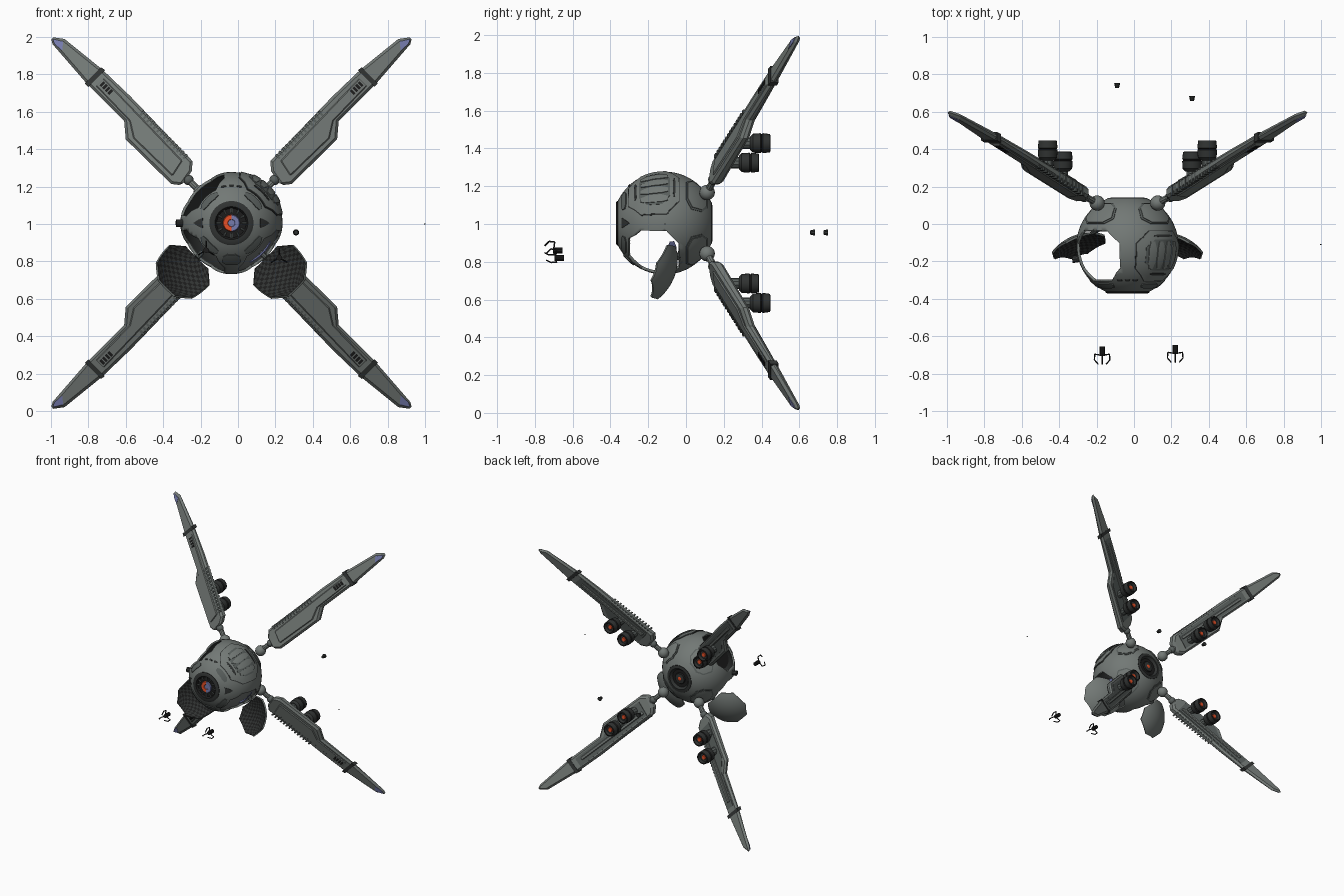
import bpy, bmesh, math
from mathutils import Vector, Matrix

cube = bpy.data.objects.get("Cube")
if cube:
    bpy.data.objects.remove(cube, do_unlink=True)

C = Vector((-0.035, -0.115, 1.005))   # hull centre
R = 0.2725                            # hull radius
RT2 = math.sqrt(2)


def material(name, rgb):
    m = bpy.data.materials.new(name)
    m.use_nodes = True
    m.diffuse_color = (*rgb, 1)
    b = next(n for n in m.node_tree.nodes if n.type == 'BSDF_PRINCIPLED')
    b.inputs["Base Color"].default_value = (*rgb, 1)
    b.inputs["Roughness"].default_value = 0.6
    return m


GREY = material("hull grey", (0.17, 0.19, 0.18))
MID = material("panel grey", (0.10, 0.115, 0.11))
DARK = material("dark metal", (0.03, 0.033, 0.032))
BLACK = material("black", (0.012, 0.012, 0.012))
RED = material("glowing red", (0.8, 0.08, 0.02))
BLUE = material("pale blue", (0.18, 0.2, 0.42))


def finish(name, bm, mats, smooth=False):
    bmesh.ops.recalc_face_normals(bm, faces=bm.faces)
    me = bpy.data.meshes.new(name)
    bm.to_mesh(me)
    bm.free()
    ob = bpy.data.objects.new(name, me)
    bpy.context.collection.objects.link(ob)
    for m in mats:
        me.materials.append(m)
    if smooth:
        activate(ob)
        bpy.ops.object.shade_smooth_by_angle(angle=math.radians(35))
    return ob


def activate(ob):
    bpy.ops.object.select_all(action='DESELECT')
    ob.select_set(True)
    bpy.context.view_layer.objects.active = ob


def lathe(name, profile, loc, mats, rule=None, seg=24, closed=False):
    """Spin (radius, y) points around the y axis; rule(face centre) picks the colour."""
    bm = bmesh.new()
    rings = [[bm.verts.new((r * math.cos(2 * math.pi * k / seg), y,
                            r * math.sin(2 * math.pi * k / seg)))
              for k in range(seg)] for r, y in profile]
    pairs = list(zip(rings, rings[1:])) + ([(rings[-1], rings[0])] if closed else [])
    for a, b in pairs:
        for k in range(seg):
            j = (k + 1) % seg
            bm.faces.new((a[k], a[j], b[j], b[k]))
    if not closed:
        bm.faces.new(rings[0])
        bm.faces.new(rings[-1])
    if rule:
        for f in bm.faces:
            f.material_index = rule(f.calc_center_median())
    bmesh.ops.translate(bm, verts=bm.verts, vec=loc)
    return finish(name, bm, mats, True)


def rod(name, p, q, r, mat, r2=None, seg=10):
    p, q = Vector(p), Vector(q)
    bm = bmesh.new()
    rot = (q - p).to_track_quat('Z', 'Y').to_matrix().to_4x4()
    bmesh.ops.create_cone(bm, cap_ends=True, segments=seg, radius1=r, radius2=r2 or r,
                          depth=(q - p).length, matrix=Matrix.Translation((p + q) / 2) @ rot)
    return finish(name, bm, [mat], True)


def ball(name, loc, r, mat):
    bm = bmesh.new()
    bmesh.ops.create_uvsphere(bm, u_segments=16, v_segments=10, radius=r,
                              matrix=Matrix.Translation(loc))
    return finish(name, bm, [mat], True)


def octagon(v):
    return min(1, 0.55 + 1.8 * min(v, 1 - v))


def triangle(v):
    return max(0.03, 1 - v)


def patch(name, phi, half, y0, y1, r0, r1, mats, shape=octagon, nu=8, nv=8, move=None):
    """Curved plate on the hull; the inner side may be checkered in mats 1 and 2."""
    phi, half = math.radians(phi), math.radians(half)
    bm = bmesh.new()
    layers = []
    for r in (r0, r1):
        grid = []
        for j in range(nv + 1):
            y = y0 + (y1 - y0) * j / nv
            rho = math.sqrt(R * R - y * y)
            w = half * shape(j / nv)
            grid.append([bm.verts.new(Vector((rho * math.cos(phi + w * a), y,
                         rho * math.sin(phi + w * a))) * (r / R))
                         for a in [2 * i / nu - 1 for i in range(nu + 1)]])
        layers.append(grid)
    for g, grid in enumerate(layers):
        for j in range(nv):
            for i in range(nu):
                f = bm.faces.new((grid[j][i], grid[j][i + 1], grid[j + 1][i + 1], grid[j + 1][i]))
                if g == 0 and len(mats) > 2:
                    f.material_index = 1 + (i + j) % 2
    lo, hi = layers
    rim = [(j, 0) for j in range(nv)] + [(nv, i) for i in range(nu)] \
        + [(j, nu) for j in range(nv, 0, -1)] + [(0, i) for i in range(nu, 0, -1)]
    for (a, b), (c, d) in zip(rim, rim[1:] + rim[:1]):
        bm.faces.new((lo[a][b], lo[c][d], hi[c][d], hi[a][b]))
    bm.transform(Matrix.Translation(C) @ (move or Matrix()))
    return finish(name, bm, mats, True)


# Hollow hull, open at front and back
angles = [math.radians(23.5 + 133 * i / 24) for i in range(25)]
T = R - 0.014
shell = [(R * math.sin(a), -R * math.cos(a)) for a in angles]
shell += [(T * math.sin(a), -T * math.cos(a)) for a in reversed(angles)]
hull = lathe("hull", shell, C, [GREY, DARK], lambda c: int(c.length < R - 0.006), 64, True)

# Three open hatches cut from the hull
for n, phi in enumerate((135, 225, 315)):
    cutter = patch("hatch_cutter", phi, 36, -0.19, 0.08, R - 0.06, R + 0.06, [GREY])
    cutter.hide_render = True
    mod = hull.modifiers.new("hatch", 'BOOLEAN')
    mod.operation, mod.solver, mod.object = 'DIFFERENCE', 'EXACT', cutter
    activate(hull)
    bpy.ops.object.modifier_apply(modifier=mod.name)
    bpy.data.objects.remove(cutter, do_unlink=True)

# Two lower hatch doors swung outward, checkered inside
for phi in (225, 315):
    p = math.radians(phi)
    out = Vector((math.cos(p), 0, math.sin(p)))
    hinge = out * 0.262 + Vector((0, 0.07, 0))
    swing = Matrix.Translation(hinge) @ Matrix.Rotation(math.radians(76), 4, out.cross((0, 1, 0))) \
        @ Matrix.Translation(-hinge)
    patch("hatch_door", phi, 34, -0.19, 0.07, R - 0.012, R, [GREY, DARK, BLACK],
          nu=14, nv=16, move=swing)
    rod("door_hinge", C + out * 0.22 + Vector((0, 0.085, 0)), C + hinge, 0.014, MID)
patch("hinge_panel", 315, 20, 0.02, 0.075, R - 0.04, R - 0.036, [BLUE])

# Closed hatch with layered plates and slots
patch("closed_hatch_seam", 45, 36, -0.19, 0.08, R - 0.01, R + 0.003, [DARK])
patch("closed_hatch", 45, 34.5, -0.185, 0.075, R - 0.01, R + 0.007, [GREY])
patch("closed_hatch_inset", 45, 24, -0.13, 0.03, R, R + 0.009, [MID])
for phi in (28, 39, 50, 61):
    patch("hatch_slat", phi, 4.5, -0.12, 0.02, R, R + 0.013, [GREY])
for y in (-0.155, 0.045):
    patch("hatch_slot", 45, 14, y, y + 0.012, R, R + 0.010, [DARK])

# Hull markings
for phi in (0, 180):
    patch("side_mark", phi, 10, -0.225, -0.185, R, R + 0.003, [DARK], triangle)
patch("lower_plate", 270, 14, -0.215, -0.16, R, R + 0.005, [MID])
for phi in (78, 90, 102):
    patch("upper_mark", phi, 4, -0.19, -0.18, R, R + 0.003, [DARK])
for phi in (45, 135, 225, 315):
    patch("front_plate", phi, 20, -0.225, -0.20, R, R + 0.006, [MID])
rod("side_knob", C + Vector((-0.262, -0.07, 0)), C + Vector((-0.295, -0.075, 0)), 0.02, DARK)

# Front eye
lathe("eye_ring", [(0.118, -0.235), (0.118, -0.25), (0.108, -0.256), (0.088, -0.256),
                   (0.078, -0.243), (0.05, -0.243), (0.02, -0.243)], C, [BLACK, DARK],
      lambda c: int(c.y < -0.25), 32)
for k in range(12):
    a = 2 * math.pi * k / 12
    d = Vector((math.cos(a), 0, math.sin(a)))
    off = C + Vector((0, -0.247, 0))
    rod("eye_tooth", off + d * 0.056, off + d * 0.08, 0.005, MID, seg=6)
lathe("eye_iris", [(0.047, -0.24), (0.042, -0.25), (0.02, -0.25), (0.018, -0.246)], C,
      [RED, BLUE], lambda c: int(c.x > 0.004 or math.hypot(c.x, c.z) < 0.01), 24)

# Rear thruster
lathe("rear_thruster", [(0.112, 0.235), (0.108, 0.252), (0.085, 0.256), (0.07, 0.238),
                        (0.045, 0.238), (0.04, 0.248), (0.018, 0.248), (0.014, 0.25)], C,
      [DARK, BLACK, RED], lambda c: 2 if math.hypot(c.x, c.z) < 0.012 else int(c.y < 0.246), 32)

# Wing outline as (along, across) pairs
outline = [(0.33, 0.045), (0.375, 0.08), (0.715, 0.083), (0.79, 0.02), (1.07, 0.02),
           (1.35, 0.0), (1.385, -0.02), (1.325, -0.065), (1.07, -0.092), (0.86, -0.097),
           (0.38, -0.087), (0.345, -0.045)]
raised = [(0.40, 0.045), (0.69, 0.05), (0.77, 0.0), (1.03, -0.005), (1.03, -0.065), (0.42, -0.05)]
band = [(1.055, 0.026), (1.08, 0.026), (1.08, -0.096), (1.055, -0.1)]
trough = [(0.40, 0.05), (0.68, 0.055), (0.76, 0.0), (1.02, -0.005), (1.02, -0.075), (0.41, -0.065)]
tip = [(1.29, -0.012), (1.345, -0.008), (1.37, -0.02), (1.32, -0.05)]


def box(s0, s1, t0, t1):
    return [(s0, t0), (s1, t0), (s1, t1), (s0, t1)]


def thin(s):
    return 1 - 0.5 * (s - 0.33)


def wing_point(sx, sz, s, t, n):
    return Vector((C.x + sx * (s + t) / RT2, 0.16 + 0.43 * (s - 0.36) + n * thin(s),
                   C.z + sz * (s - t) / RT2))


def wing_plate(name, sx, sz, poly, n0, n1, mat, bevel=0):
    bm = bmesh.new()
    a, b = [[bm.verts.new(wing_point(sx, sz, s, t, n)) for s, t in poly] for n in (n0, n1)]
    bm.faces.new(a)
    bm.faces.new(b)
    for i in range(len(poly)):
        j = (i + 1) % len(poly)
        bm.faces.new((a[i], a[j], b[j], b[i]))
    ob = finish(name, bm, [mat])
    if bevel:
        mod = ob.modifiers.new("chamfer", 'BEVEL')
        mod.width, mod.segments, mod.limit_method = bevel, 1, 'ANGLE'
        mod.angle_limit = math.radians(50)


nozzle = [(0.035, -0.055), (0.05, -0.04), (0.053, 0.0), (0.047, 0.005), (0.053, 0.012),
          (0.048, 0.05), (0.038, 0.052), (0.032, 0.03), (0.018, 0.03), (0.015, 0.036)]
for sx in (1, -1):
    for sz in (1, -1):
        wing_plate("wing", sx, sz, outline, -0.032, 0.03, GREY, 0.014)
        wing_plate("wing_face_plate", sx, sz, raised, -0.04, -0.02, GREY, 0.006)
        wing_plate("wing_band", sx, sz, band, -0.037, 0.034, DARK)
        wing_plate("wing_rear_panel", sx, sz, trough, 0.02, 0.034, MID)
        wing_plate("wing_rear_spine", sx, sz, box(0.42, 0.98, -0.045, -0.02), 0.02, 0.05, GREY, 0.005)
        wing_plate("wing_tip_plate", sx, sz, tip, -0.037, -0.03, BLUE)
        for k in range(14):
            s = 0.42 + 0.025 * k
            wing_plate("wing_rib", sx, sz, box(s, s + 0.012, -0.092, -0.062), -0.038, 0.02, MID)
        for k in range(4):
            s = 0.945 + 0.02 * k
            wing_plate("wing_vent", sx, sz, box(s, s + 0.014, -0.052, -0.022), -0.044, -0.03, BLACK)
        # Engines on the back of the wing
        for s, t, y in ((0.47, 0.018, 0.335), (0.60, 0.002, 0.395)):
            p = wing_point(sx, sz, s, t, 0)
            spot = Vector((p.x, y, p.z))
            lathe("engine", nozzle, spot, [DARK, BLACK, RED],
                  lambda c: 2 if math.hypot(c.x, c.z) < 0.02 and c.y > 0.02
                  else int(0 < c.y < 0.012 or c.y > 0.05), 20)
            rod("engine_mount", p, spot, 0.03, MID)
        # Ball joint and arm
        joint = Vector((C.x + sx * 0.162, 0.112, C.z + sz * 0.162))
        ball("wing_joint", joint, 0.041, GREY)
        rod("wing_arm", joint, wing_point(sx, sz, 0.37, 0, 0), 0.019, GREY)
        ball("wing_collar", wing_point(sx, sz, 0.325, 0, 0), 0.028, MID)
        phi = math.degrees(math.atan2(sz, sx))
        patch("joint_seam", phi, 27, 0.115, 0.225, R, R + 0.004, [MID])
        patch("joint_plate", phi, 24, 0.122, 0.218, R, R + 0.008, [GREY])

# Loose grippers in front
for loc in ((-0.17, -0.67, 0.86), (0.22, -0.66, 0.82)):
    p = Vector(loc)
    rod("gripper_body", p + Vector((0, 0.015, 0)), p - Vector((0, 0.035, 0)), 0.015, BLACK)
    for k in range(3):
        a = math.radians(90 + 120 * k)
        d = Vector((math.cos(a), 0, math.sin(a)))
        path = [p - Vector((0, 0.03, 0)) + d * r - Vector((0, y, 0))
                for r, y in ((0.01, 0), (0.045, -0.005), (0.048, 0.025), (0.025, 0.048))]
        for q, w in zip(path, path[1:]):
            rod("gripper_finger", q, w, 0.004, BLACK, seg=6)

# Loose small parts behind and beside
for x, y in ((0.31, 0.67), (-0.09, 0.74)):
    rod("loose_cap", (x, y - 0.013, 0.955), (x, y + 0.013, 0.955), 0.011, DARK, 0.017)
rod("loose_pin", (0.993, -0.11, 1.0), (1.0, -0.11, 1.0), 0.003, DARK, seg=6)
